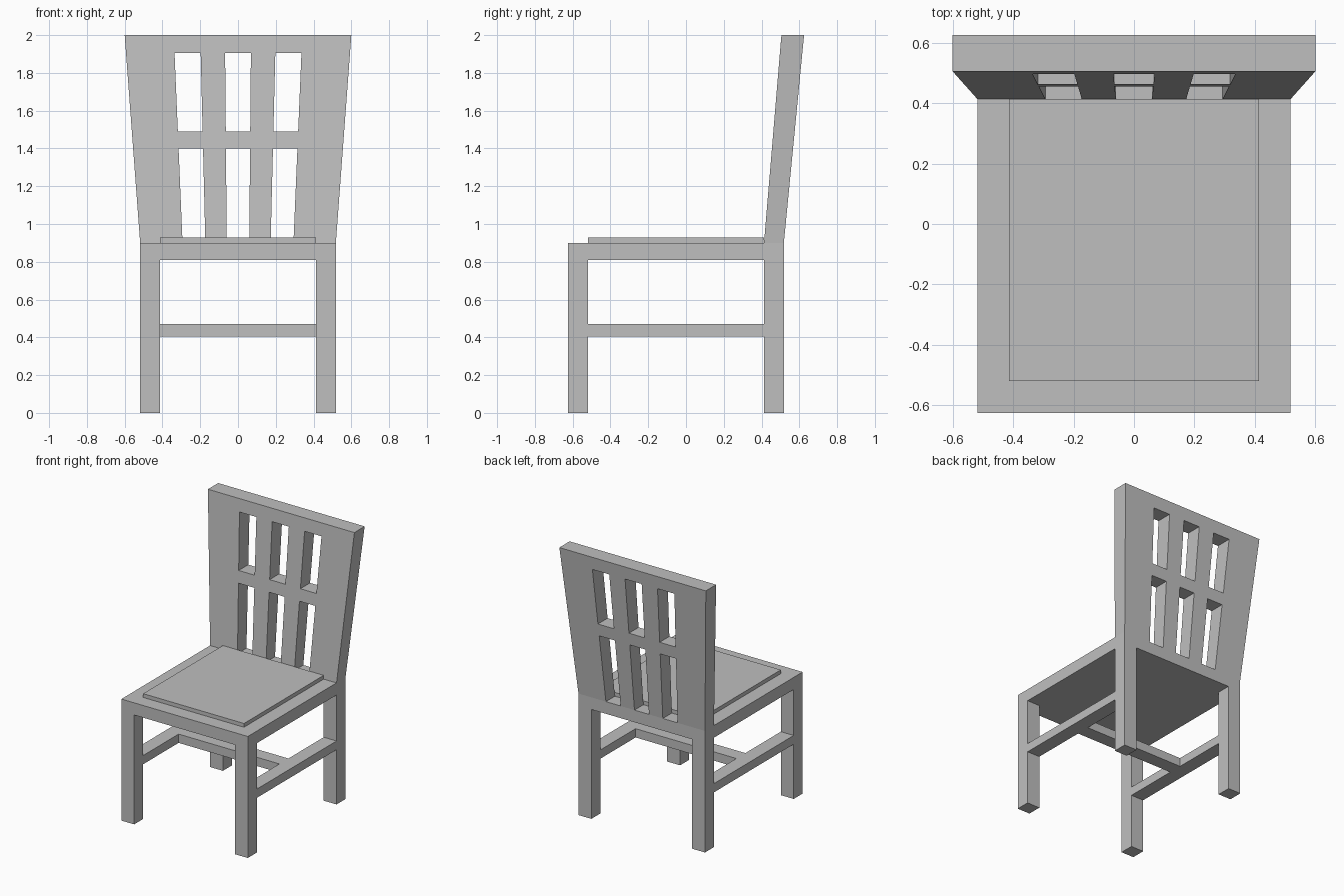
import bpy, bmesh
from mathutils import Vector

default = bpy.data.objects.get("Cube")
if default:
    bpy.data.objects.remove(default, do_unlink=True)

GREY = (0.52, 0.52, 0.52, 1.0)
grey = bpy.data.materials.new("plain_grey")
grey.diffuse_color = GREY
grey.use_nodes = True
grey.node_tree.nodes["Principled BSDF"].inputs["Base Color"].default_value = GREY

# Main dimensions
HALF = 0.518            # half width of the frame
INNER = 0.413           # inner side of the legs
FRONT, BACK = -0.625, 0.518
FRONT_IN, BACK_IN = -0.52, 0.413
SEAT_LOW, SEAT_TOP, TOP = 0.81, 0.9, 2.0


def finish(name, bm):
    bmesh.ops.recalc_face_normals(bm, faces=bm.faces)
    mesh = bpy.data.meshes.new(name)
    bm.to_mesh(mesh)
    bm.free()
    mesh.materials.append(grey)
    obj = bpy.data.objects.new(name, mesh)
    bpy.context.collection.objects.link(obj)
    return obj


def box(name, xs, ys, zs):
    bm = bmesh.new()
    bmesh.ops.create_cube(bm, size=1)
    for v in bm.verts:
        v.co = Vector(r[0] if c < 0 else r[1] for c, r in zip(v.co, (xs, ys, zs)))
    return finish(name, bm)


# Legs and side stretchers, one set per side
for side, s in (("left", 1), ("right", -1)):
    xs = sorted((s * INNER, s * HALF))
    box(f"front_leg_{side}", xs, (FRONT, FRONT_IN), (0, SEAT_LOW))
    box(f"back_leg_{side}", xs, (BACK_IN, BACK), (0, SEAT_LOW))
    box(f"side_stretcher_{side}", xs, (FRONT_IN, BACK_IN), (0.405, 0.47))

# Cross stretcher, seat and cushion
box("cross_stretcher", (-INNER, INNER), (-0.105, 0), (0.405, 0.47))
box("seat", (-HALF, HALF), (FRONT, BACK), (SEAT_LOW, SEAT_TOP))
box("seat_pad", (-INNER, INNER), (FRONT_IN, BACK_IN), (SEAT_TOP, 0.928))

# Backrest: flat lattice with window cells left out, thickened, flared and leaned
half_cols = (0.069, 0.2, 0.34, 0.6)
cols = [-c for c in reversed(half_cols)] + list(half_cols)
rows = (SEAT_TOP, 1.4, 1.49, 1.905, TOP)
bm = bmesh.new()
grid = [[bm.verts.new((x, 0, z)) for x in cols] for z in rows]
for r in range(len(rows) - 1):
    for c in range(len(cols) - 1):
        if r % 2 == 0 and c % 2 == 1:
            continue
        bm.faces.new((grid[r][c], grid[r][c + 1], grid[r + 1][c + 1], grid[r + 1][c]))
extruded = bmesh.ops.extrude_face_region(bm, geom=bm.faces[:])["geom"]
for v in extruded:
    if isinstance(v, bmesh.types.BMVert):
        v.co.y = 1
for v in bm.verts:
    t = (v.co.z - SEAT_TOP) / (TOP - SEAT_TOP)
    v.co.x *= (HALF + (0.6 - HALF) * t) / 0.6
    v.co.y = BACK + 0.107 * t if v.co.y > 0.5 else BACK_IN + 0.092 * t
bmesh.ops.dissolve_limit(bm, angle_limit=0.001, verts=bm.verts[:], edges=bm.edges[:])
finish("backrest", bm)
